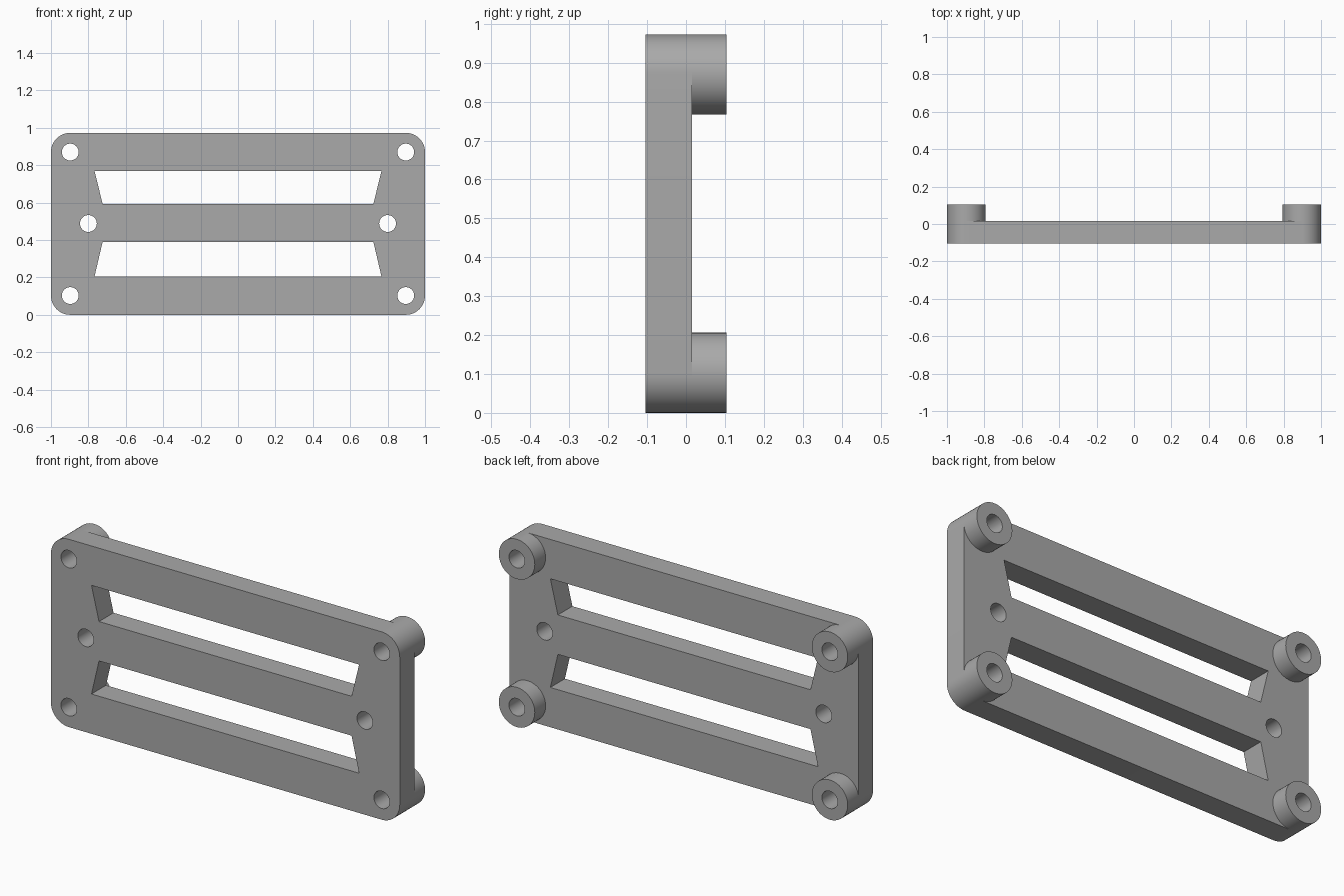
import bpy, bmesh, math

if "Cube" in bpy.data.objects:
    bpy.data.objects.remove(bpy.data.objects["Cube"])

grey = bpy.data.materials.new("mid grey")
grey.diffuse_color = (0.4, 0.4, 0.4, 1)
grey.use_nodes = True
grey.node_tree.nodes["Principled BSDF"].inputs["Base Color"].default_value = grey.diffuse_color

HEIGHT = 0.973
FRONT, PLATE_BACK, BACK = -0.104, 0.015, 0.104
BOSS_R, HOLE_R = 0.103, 0.045
CORNER_X = 1 - BOSS_R
CORNERS = [(sx * CORNER_X, z) for sx in (-1, 1) for z in (BOSS_R, HEIGHT - BOSS_R)]


def arc(cx, cz, r, start=0, sweep=360, n=48):
    """Points along an arc; a full circle leaves out the repeated end point."""
    count = n if sweep == 360 else n + 1
    angles = [math.radians(start + sweep * i / n) for i in range(count)]
    return [(cx + r * math.cos(a), cz + r * math.sin(a)) for a in angles]


def extruded(name, loops, y0, y1):
    """Fill nested outlines in the xz plane and extrude them from y0 to y1."""
    curve = bpy.data.curves.new(name, 'CURVE')
    curve.dimensions = '2D'
    curve.fill_mode = 'BOTH'
    curve.extrude = (y1 - y0) / 2
    for pts in loops:
        spline = curve.splines.new('POLY')
        spline.points.add(len(pts) - 1)
        for p, (x, z) in zip(spline.points, pts):
            p.co = (x, z, 0, 1)
        spline.use_cyclic_u = True
    obj = bpy.data.objects.new(name, curve)
    bpy.context.collection.objects.link(obj)
    obj.location.y = (y0 + y1) / 2
    obj.rotation_euler.x = math.pi / 2
    bpy.ops.object.select_all(action='DESELECT')
    obj.select_set(True)
    bpy.context.view_layer.objects.active = obj
    bpy.ops.object.convert(target='MESH')
    obj = bpy.context.object
    # Weld the caps to the walls
    bm = bmesh.new()
    bm.from_mesh(obj.data)
    bmesh.ops.remove_doubles(bm, verts=bm.verts, dist=1e-5)
    bmesh.ops.recalc_face_normals(bm, faces=bm.faces)
    bm.to_mesh(obj.data)
    bm.free()
    obj.data.materials.clear()
    obj.data.materials.append(grey)
    bpy.ops.object.shade_smooth_by_angle(angle=math.radians(30))
    return obj


# Plate: rounded outline, two tapered slots, corner holes and side holes
outline = []
for sx, z, start in ((1, HEIGHT - BOSS_R, 0), (-1, HEIGHT - BOSS_R, 90),
                     (-1, BOSS_R, 180), (1, BOSS_R, 270)):
    outline += arc(sx * CORNER_X, z, BOSS_R, start, 90, 12)
slots = [[(-wide, outer), (wide, outer), (narrow, inner), (-narrow, inner)]
         for wide, narrow, outer, inner in ((0.767, 0.724, 0.769, 0.593),
                                            (0.767, 0.724, 0.206, 0.389))]
holes = [arc(x, z, HOLE_R) for x, z in CORNERS + [(-0.8, 0.488), (0.8, 0.488)]]
extruded("plate", [outline] + slots + holes, FRONT, PLATE_BACK)

# Hollow standoffs behind the corners
for x, z in CORNERS:
    extruded("standoff", [arc(x, z, BOSS_R), arc(x, z, HOLE_R)], PLATE_BACK, BACK)
